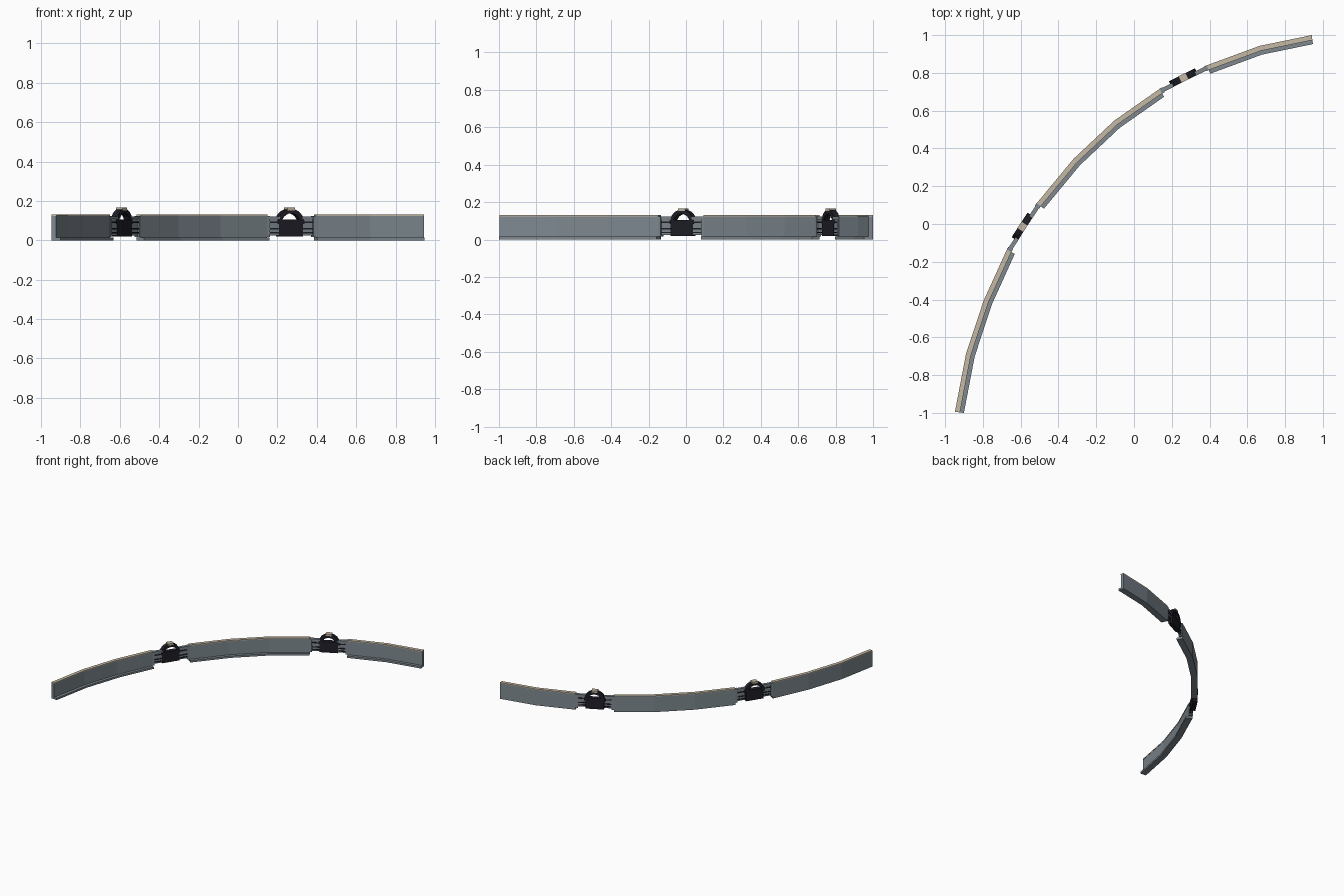
import bpy, bmesh, math
from mathutils import Matrix, Vector

if "Cube" in bpy.data.objects:
    bpy.data.objects.remove(bpy.data.objects["Cube"])


def material(name, r, g, b):
    m = bpy.data.materials.new(name)
    m.diffuse_color = (r, g, b, 1)
    m.use_nodes = True
    m.node_tree.nodes["Principled BSDF"].inputs["Base Color"].default_value = m.diffuse_color
    return m


GREY = material("wall grey", 0.21, 0.25, 0.28)
TAN = material("cap tan", 0.56, 0.48, 0.37)
BLACK = material("gate black", 0.013, 0.013, 0.02)

# Outer edge of the curved wall, one point per joint
PATH = [(-.948, -.994), (-.89, -.69), (-.797, -.408), (-.673, -.135),
        (-.515, .11), (-.32, .345), (-.105, .547), (.135, .715),
        (.385, .84), (.665, .943), (.941, 1.0)]


def make(name, bm, mat):
    bmesh.ops.recalc_face_normals(bm, faces=bm.faces)
    me = bpy.data.meshes.new(name)
    bm.to_mesh(me)
    bm.free()
    me.materials.append(mat)
    ob = bpy.data.objects.new(name, me)
    bpy.context.collection.objects.link(ob)
    return ob


def inward(i, d):
    """Joint i moved d towards the inner side of the curve."""
    a = math.radians(82.6 - 7.47 * i)
    return PATH[i][0] + d * math.sin(a), PATH[i][1] - d * math.cos(a)


def sweep(name, first, last, d0, d1, z0, z1, mat):
    """Rectangular section swept along the joints first..last."""
    bm = bmesh.new()
    rings = []
    for i in range(first, last + 1):
        rings.append([bm.verts.new((*inward(i, d), z))
                      for d, z in ((d0, z0), (d1, z0), (d1, z1), (d0, z1))])
    for a, b in zip(rings, rings[1:]):
        for k in range(4):
            bm.faces.new((a[k], a[(k + 1) % 4], b[(k + 1) % 4], b[k]))
    bm.faces.new(rings[0])
    bm.faces.new(rings[-1])
    return make(name, bm, mat)


def box(name, frame, centre, size, mat):
    bm = bmesh.new()
    bmesh.ops.create_cube(bm, size=1)
    bmesh.ops.transform(bm, verts=bm.verts, matrix=frame @ Matrix.Translation(centre)
                        @ Matrix.Diagonal((*size, 1)))
    return make(name, bm, mat)


def arch(name, frame, zc, r_in, r_out, depth, steps, mat):
    bm = bmesh.new()
    rings = []
    for i in range(steps + 1):
        a = math.pi * i / steps
        rings.append([bm.verts.new(frame @ Vector((r * math.cos(a), y, zc + r * math.sin(a))))
                      for r, y in ((r_in, -depth / 2), (r_out, -depth / 2),
                                   (r_out, depth / 2), (r_in, depth / 2))])
    for a, b in zip(rings, rings[1:]):
        for k in range(4):
            bm.faces.new((a[k], a[(k + 1) % 4], b[(k + 1) % 4], b[k]))
    bm.faces.new(rings[0])
    bm.faces.new(rings[-1])
    return make(name, bm, mat)


# Three wall runs: footing ledge, upright wall, tan coping
for n, (s, e) in enumerate(((0, 3), (4, 7), (8, 10))):
    sweep(f"footing_{n}", s, e, 0, .048, 0, .015, GREY)
    sweep(f"wall_{n}", s, e, 0, .025, .015, .123, GREY)
    sweep(f"coping_{n}", s, e, 0, .027, .123, .13, TAN)

# Two gates in the gaps between the runs
for n, i in enumerate((3, 7)):
    p, q = Vector(PATH[i]), Vector(PATH[i + 1])
    mid, d = (p + q) / 2, q - p
    half = d.length / 2
    frame = (Matrix.Translation((mid.x, mid.y, 0))
             @ Matrix.Rotation(math.atan2(d.y, d.x), 4, 'Z'))
    box(f"gate_block_{n}", frame, (0, -.006, .0625), (.136, .034, .085), BLACK)
    arch(f"gate_arch_{n}", frame @ Matrix.Translation((0, -.004, 0)),
         .083, .054, .077, .036, 12, BLACK)
    box(f"keystone_{n}", frame, (0, -.004, .159), (.044, .038, .014), TAN)
    for s in (-1, 1):
        # side panel, end post and dark rails beside the block
        x0, x1 = .065, half
        xc, w = s * (x0 + x1) / 2, x1 - x0
        box(f"side_panel_{n}", frame, (xc, -.013, .07), (w, .012, .09), GREY)
        box(f"side_post_{n}", frame, (s * (half - .008), -.013, .07), (.016, .028, .106), GREY)
        box(f"top_rail_{n}", frame, (xc, -.013, .115), (w, .022, .014), GREY)
        for z in (.038, .058, .092):
            box(f"dark_rail_{n}", frame, (xc * .94, -.013, z), (w * .8, .022, .007), BLACK)
